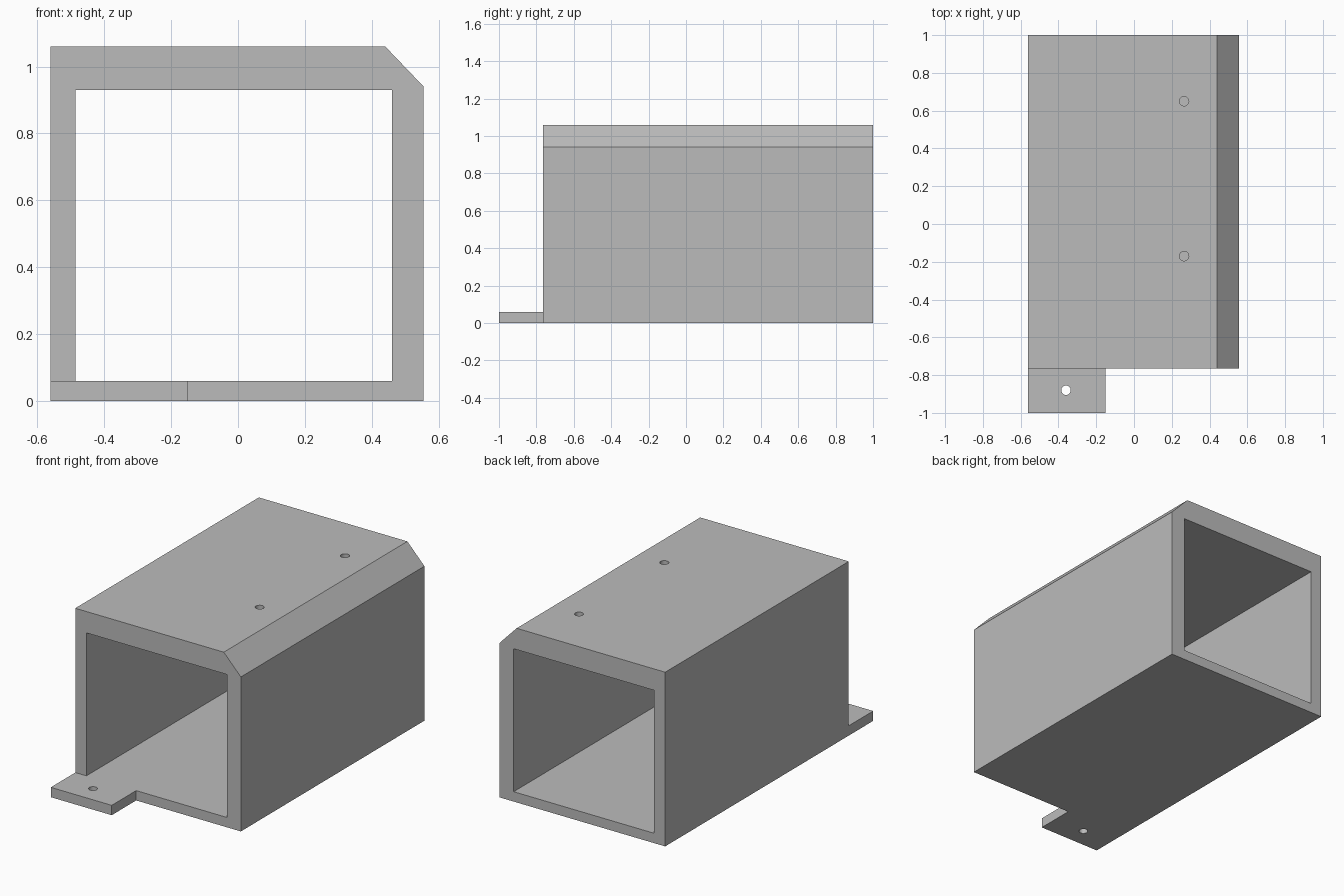
import bpy
import bmesh
from math import radians
from mathutils import Matrix

cube = bpy.data.objects.get("Cube")
if cube:
    bpy.data.objects.remove(cube, do_unlink=True)

# Single plain grey finish
grey = bpy.data.materials.new("plain_grey")
grey.use_nodes = True
colour = (0.5, 0.5, 0.5, 1)
grey.diffuse_color = colour
grey.node_tree.nodes["Principled BSDF"].inputs["Base Color"].default_value = colour

LEFT, RIGHT, HEIGHT = -0.56, 0.555, 1.06
FLOOR, FRONT, BACK = 0.06, -0.765, 1.0


def finish(name, bm):
    bmesh.ops.recalc_face_normals(bm, faces=bm.faces)
    mesh = bpy.data.meshes.new(name)
    bm.to_mesh(mesh)
    bm.free()
    mesh.materials.append(grey)
    obj = bpy.data.objects.new(name, mesh)
    bpy.context.collection.objects.link(obj)
    return obj


def prism(name, profile, y0, y1):
    """Extrude an (x, z) profile along y."""
    bm = bmesh.new()
    face = bm.faces.new([bm.verts.new((x, y0, z)) for x, z in profile])
    moved = bmesh.ops.extrude_face_region(bm, geom=[face])["geom"]
    verts = [v for v in moved if isinstance(v, bmesh.types.BMVert)]
    bmesh.ops.translate(bm, verts=verts, vec=(0, y1 - y0, 0))
    return finish(name, bm)


def rectangle(x0, x1, z0, z1):
    return [(x0, z0), (x1, z0), (x1, z1), (x0, z1)]


def drill(name, x, y, z, depth):
    bm = bmesh.new()
    bmesh.ops.create_cone(bm, cap_ends=True, segments=32, radius1=0.025,
                          radius2=0.025, depth=depth,
                          matrix=Matrix.Translation((x, y, z)))
    return finish(name, bm)


def combine(target, helper, operation):
    """Apply a boolean and drop its helper."""
    mod = target.modifiers.new(helper.name, "BOOLEAN")
    mod.operation, mod.solver, mod.object = operation, "EXACT", helper
    helper.hide_render = True
    bpy.context.view_layer.objects.active = target
    bpy.ops.object.modifier_apply(modifier=mod.name)
    bpy.data.objects.remove(helper, do_unlink=True)


# Square tube with one chamfered top edge
housing = prism("housing", [(LEFT, 0), (RIGHT, 0), (RIGHT, 0.94),
                            (0.44, HEIGHT), (LEFT, HEIGHT)], FRONT, BACK)

# Mounting tab continuing the floor forwards
tab = prism("mounting_tab", rectangle(LEFT, -0.15, 0, FLOOR), -1, FRONT)
combine(housing, tab, "UNION")

# Open passage from front to back
passage = prism("passage_cutter", rectangle(-0.485, 0.46, FLOOR, 0.93), FRONT - 0.1, BACK + 0.1)
combine(housing, passage, "DIFFERENCE")

# Screw holes in the roof and the tab
for y in (-0.17, 0.65):
    combine(housing, drill("roof_hole_cutter", 0.265, y, 1, 0.3), "DIFFERENCE")
combine(housing, drill("tab_hole_cutter", -0.36, -0.88, 0, 0.3), "DIFFERENCE")

# Flat walls, smooth hole sides
bpy.ops.object.select_all(action="DESELECT")
housing.select_set(True)
bpy.context.view_layer.objects.active = housing
bpy.ops.object.shade_smooth_by_angle(angle=radians(30))
